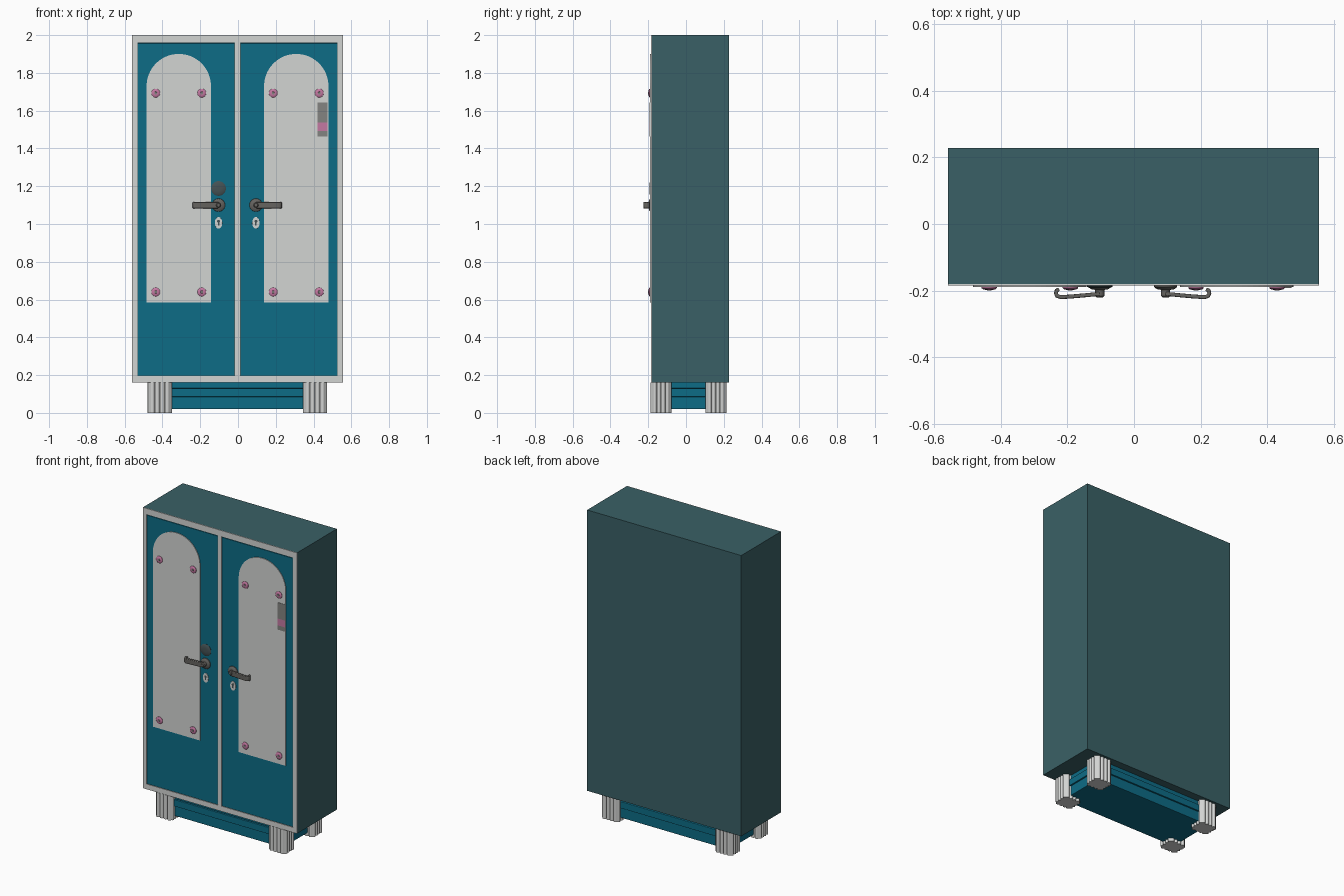
import bpy, bmesh, math
from mathutils import Vector

if "Cube" in bpy.data.objects:
    bpy.data.objects.remove(bpy.data.objects["Cube"])


def material(name, rgb):
    m = bpy.data.materials.new(name)
    m.diffuse_color = (*rgb, 1)
    m.use_nodes = True
    m.node_tree.nodes["Principled BSDF"].inputs["Base Color"].default_value = m.diffuse_color
    return m


BODY = material("dark slate teal", (0.042, 0.118, 0.133))
TEAL = material("bright teal", (0.004, 0.15, 0.24))
LIGHT = material("light grey", (0.65, 0.66, 0.65))
METAL = material("handle grey", (0.13, 0.125, 0.115))
DARK = material("lock grey", (0.06, 0.085, 0.09))
PINK = material("pink", (0.55, 0.19, 0.36))
STICK = material("mid grey", (0.23, 0.23, 0.22))


def finish(bm, name, mat, bevel=0.0, smooth=False, segments=2):
    bmesh.ops.recalc_face_normals(bm, faces=bm.faces)
    me = bpy.data.meshes.new(name)
    bm.to_mesh(me)
    bm.free()
    me.materials.append(mat)
    ob = bpy.data.objects.new(name, me)
    bpy.context.collection.objects.link(ob)
    if bevel:
        b = ob.modifiers.new("bevel", 'BEVEL')
        b.width, b.segments, b.limit_method = bevel, segments, 'ANGLE'
    if smooth:
        bpy.ops.object.select_all(action='DESELECT')
        ob.select_set(True)
        bpy.context.view_layer.objects.active = ob
        bpy.ops.object.shade_smooth_by_angle(angle=math.radians(35))
    return ob


def prism(name, pts, axis, lo, hi, mat, **kw):
    """Extrude a 2D outline along y (outline in x,z) or z (outline in x,y)."""
    bm = bmesh.new()
    place = (lambda p: (p[0], lo, p[1])) if axis == 'y' else (lambda p: (p[0], p[1], lo))
    face = bm.faces.new([bm.verts.new(place(p)) for p in pts])
    out = bmesh.ops.extrude_face_region(bm, geom=[face])
    move = Vector((0, hi - lo, 0)) if axis == 'y' else Vector((0, 0, hi - lo))
    bmesh.ops.translate(bm, vec=move, verts=[v for v in out['geom'] if isinstance(v, bmesh.types.BMVert)])
    return finish(bm, name, mat, **kw)


def rect(a0, a1, b0, b1):
    return [(a0, b0), (a1, b0), (a1, b1), (a0, b1)]


def ellipse(x, z, rx, rz, n=24):
    return [(x + rx * math.cos(2 * math.pi * i / n), z + rz * math.sin(2 * math.pi * i / n)) for i in range(n)]


def turned(name, x, z, profile, mat, n=24):
    """Round part about the y axis from (radius, y) rings."""
    bm = bmesh.new()
    rings = [[bm.verts.new((p[0], y, p[1])) for p in ellipse(x, z, r, r, n)] for r, y in profile]
    for a, b in zip(rings, rings[1:]):
        for i in range(n):
            bm.faces.new((a[i], a[(i + 1) % n], b[(i + 1) % n], b[i]))
    bm.faces.new(rings[0])
    bm.faces.new(rings[-1])
    return finish(bm, name, mat, smooth=True)


def fluted(cx, cy, w, d, nx, ny, seg=6):
    """Rectangular outline whose sides are rows of half-round ribs."""
    r = 0.011
    x0, x1, y0, y1 = cx - w / 2 + r, cx + w / 2 - r, cy - d / 2 + r, cy + d / 2 - r
    corners = [Vector(p) for p in ((x0, y0), (x1, y0), (x1, y1), (x0, y1))]
    pts = []
    for k, n in enumerate((nx, ny, nx, ny)):
        a, b = corners[k], corners[(k + 1) % 4]
        along = b - a
        normal = Vector((along.y, -along.x)).normalized()
        for i in range(n * seg):
            t = i / (n * seg)
            pts.append(a + along * t + normal * r * math.sin(math.pi * (i % seg) / seg) ** 0.6)
    return [tuple(p) for p in pts]


# cabinet carcass
XL, XR = -0.56, 0.557
prism("cabinet_body", rect(XL, XR, 0.16, 2.0), 'y', -0.181, 0.228, BODY)

# face frame: two stiles, a centre post, two rails
FRONT = -0.185
for name, r in (("frame_left", (XL, -0.533, 0.16, 2.0)), ("frame_right", (0.527, XR, 0.16, 2.0)),
                ("frame_centre", (-0.016, 0.011, 0.194, 1.961)),
                ("frame_top", (-0.533, 0.527, 1.961, 2.0)),
                ("frame_bottom", (-0.533, 0.527, 0.16, 0.194))):
    prism(name, rect(*r), 'y', FRONT, -0.181, LIGHT)

for side, s, door, pane, lock_x in (("left", -1, (-0.53, -0.02), (-0.484, -0.143), -0.103),
                                    ("right", 1, (0.015, 0.524), (0.138, 0.479), 0.095)):
    # door leaf
    prism(side + "_door", rect(*door, 0.198, 1.957), 'y', -0.1855, -0.181, TEAL, bevel=0.001)

    # arched mirror
    cx, r = sum(pane) / 2, (pane[1] - pane[0]) / 2
    arch = [(cx + r * math.cos(math.pi * i / 32), 1.73 + r * math.sin(math.pi * i / 32)) for i in range(33)]
    prism(side + "_mirror", [(pane[0], 0.585), (pane[1], 0.585)] + arch, 'y', -0.19, -0.185, LIGHT)

    # mirror screws
    for x in (cx - 0.122, cx + 0.122):
        for z in (0.64, 1.693):
            turned(side + "_screw", x, z, [(0.023, -0.189), (0.023, -0.193), (0.018, -0.197), (0.011, -0.198)], PINK)
            turned(side + "_screw_cap", x, z, [(0.008, -0.197), (0.007, -0.2)], STICK, 16)

    # handle rose and spindle
    turned(side + "_handle_rose", lock_x, 1.1,
           [(0.035, -0.184), (0.034, -0.19), (0.026, -0.196), (0.014, -0.198), (0.014, -0.216), (0.009, -0.221)], METAL)

    # lever curling back to the door at its tip
    path = [Vector((lock_x + s * dx, y)) for dx, y in ((0, -0.21), (0.04, -0.214), (0.085, -0.218), (0.118, -0.22),
            (0.129, -0.216), (0.132, -0.208), (0.13, -0.2), (0.122, -0.196))]
    left, right = [], []
    for i, p in enumerate(path):
        t = (path[min(i + 1, len(path) - 1)] - path[max(i - 1, 0)]).normalized()
        nrm = Vector((-t.y, t.x)) * 0.006
        left.append(tuple(p + nrm))
        right.append(tuple(p - nrm))
    prism(side + "_handle_lever", left + right[::-1], 'z', 1.083, 1.116, METAL, bevel=0.003, smooth=True)

    # keyhole plate and slot
    prism(side + "_keyhole_plate", ellipse(lock_x, 1.006, 0.02, 0.031), 'y', -0.189, -0.185, LIGHT, bevel=0.001)
    prism(side + "_keyhole_slot", rect(lock_x - 0.004, lock_x + 0.004, 0.992, 1.01), 'y', -0.19, -0.188, DARK)
    turned(side + "_keyhole_round", lock_x, 1.014, [(0.008, -0.188), (0.008, -0.19)], DARK, 16)

# round lock dial on the left door
turned("lock_dial", -0.103, 1.188, [(0.039, -0.184), (0.039, -0.188), (0.032, -0.192), (0.012, -0.193)], DARK, 32)

# label on the right mirror edge
prism("label_grey", rect(0.422, 0.474, 1.537, 1.642), 'y', -0.192, -0.189, STICK)
prism("label_pink", rect(0.422, 0.474, 1.492, 1.537), 'y', -0.192, -0.189, PINK)
prism("label_foot", rect(0.422, 0.474, 1.464, 1.492), 'y', -0.192, -0.189, STICK)

# stepped plinth between the legs
for i, (lo, hi, inset) in enumerate(((0.02, 0.086, 0.008), (0.086, 0.13, 0.0), (0.13, 0.162, 0.01))):
    prism("plinth_step_%d" % i, rect(-0.443 + inset, 0.437 - inset, -0.158 + inset, 0.186 - inset),
          'z', lo, hi, TEAL, bevel=0.003)

# fluted legs
for xname, x in (("left", -0.414), ("right", 0.408)):
    for yname, y in (("front", -0.132), ("back", 0.158)):
        prism("%s_%s_leg" % (yname, xname), fluted(x, y, 0.128, 0.112, 4, 4), 'z', 0.0, 0.161, LIGHT, smooth=True)
